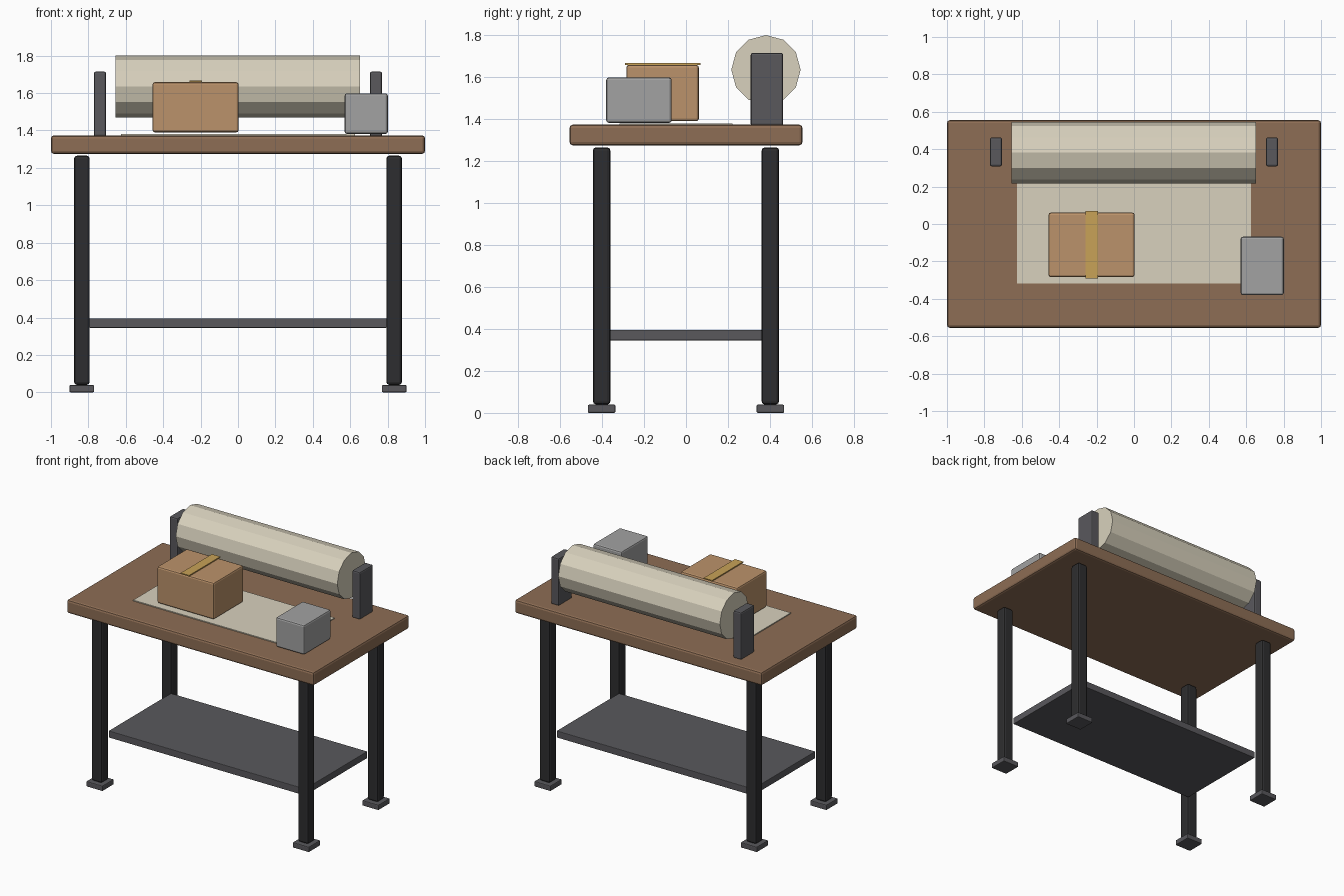
import bpy, math

if "Cube" in bpy.data.objects:
    bpy.data.objects.remove(bpy.data.objects["Cube"])


def material(name, rgb):
    m = bpy.data.materials.new(name)
    m.diffuse_color = (*rgb, 1)
    m.use_nodes = True
    m.node_tree.nodes["Principled BSDF"].inputs["Base Color"].default_value = m.diffuse_color
    return m


WOOD = material("brown_wood", (0.27, 0.155, 0.09))
BLACK = material("black_metal", (0.027, 0.027, 0.029))
GREY = material("dark_grey_metal", (0.10, 0.099, 0.108))
PAPER = material("cream_paper", (0.69, 0.64, 0.51))
CARD = material("cardboard", (0.50, 0.29, 0.145))
TAPE = material("packing_tape", (0.58, 0.36, 0.095))
LIGHT = material("light_grey", (0.36, 0.36, 0.36))


def box(name, x, y, z, mat, bevel=0.0):
    """Box from (min, max) ranges with an optional rounded edge."""
    bpy.ops.mesh.primitive_cube_add(
        size=1, location=[(a + b) / 2 for a, b in (x, y, z)])
    ob = bpy.context.object
    ob.name = name
    ob.scale = [b - a for a, b in (x, y, z)]
    bpy.ops.object.transform_apply(location=False, rotation=False, scale=True)
    ob.data.materials.append(mat)
    if bevel:
        mod = ob.modifiers.new("bevel", 'BEVEL')
        mod.width = bevel
        mod.segments = 2
    return ob


def around(c, w):
    return (c - w / 2, c + w / 2)


# Table top and lower shelf
box("table_top", (-1, 1), (-0.555, 0.555), (1.275, 1.373), WOOD, 0.015)
box("lower_shelf", (-0.795, 0.795), (-0.36, 0.36), (0.345, 0.395), GREY, 0.004)

# Legs and feet
for sx, side in ((-1, "left"), (1, "right")):
    for sy, end in ((-1, "front"), (1, "back")):
        cx, cy = sx * 0.835, sy * 0.402
        box(f"{end}_{side}_leg", around(cx, 0.083), around(cy, 0.083),
            (0.04, 1.265), BLACK, 0.015)
        box(f"{end}_{side}_foot", around(cx, 0.132), around(cy, 0.132),
            (0, 0.039), GREY, 0.006)
    # Roll holder
    box(f"{side}_roll_holder", around(sx * 0.738, 0.065), (0.308, 0.463),
        (1.368, 1.715), GREY, 0.01)

# Twelve-sided paper roll with vertices at top and sides
bpy.ops.mesh.primitive_cylinder_add(
    vertices=12, radius=0.165, depth=1.307, location=(-0.002, 0.381, 1.635),
    rotation=(0, math.pi / 2, 0))
roll = bpy.context.object
roll.name = "paper_roll"
roll.data.materials.append(PAPER)

# Sheet on the table
box("paper_sheet", (-0.626, 0.626), (-0.317, 0.222), (1.372, 1.380), PAPER)

# Parcel with tape strip
box("parcel", (-0.457, 0.003), (-0.284, 0.061), (1.39, 1.658), CARD, 0.012)
box("tape_strip", (-0.26, -0.192), (-0.291, 0.07), (1.658, 1.666), TAPE)

# Small machine
box("label_machine", (0.57, 0.801), (-0.38, -0.068), (1.382, 1.598), LIGHT, 0.012)
